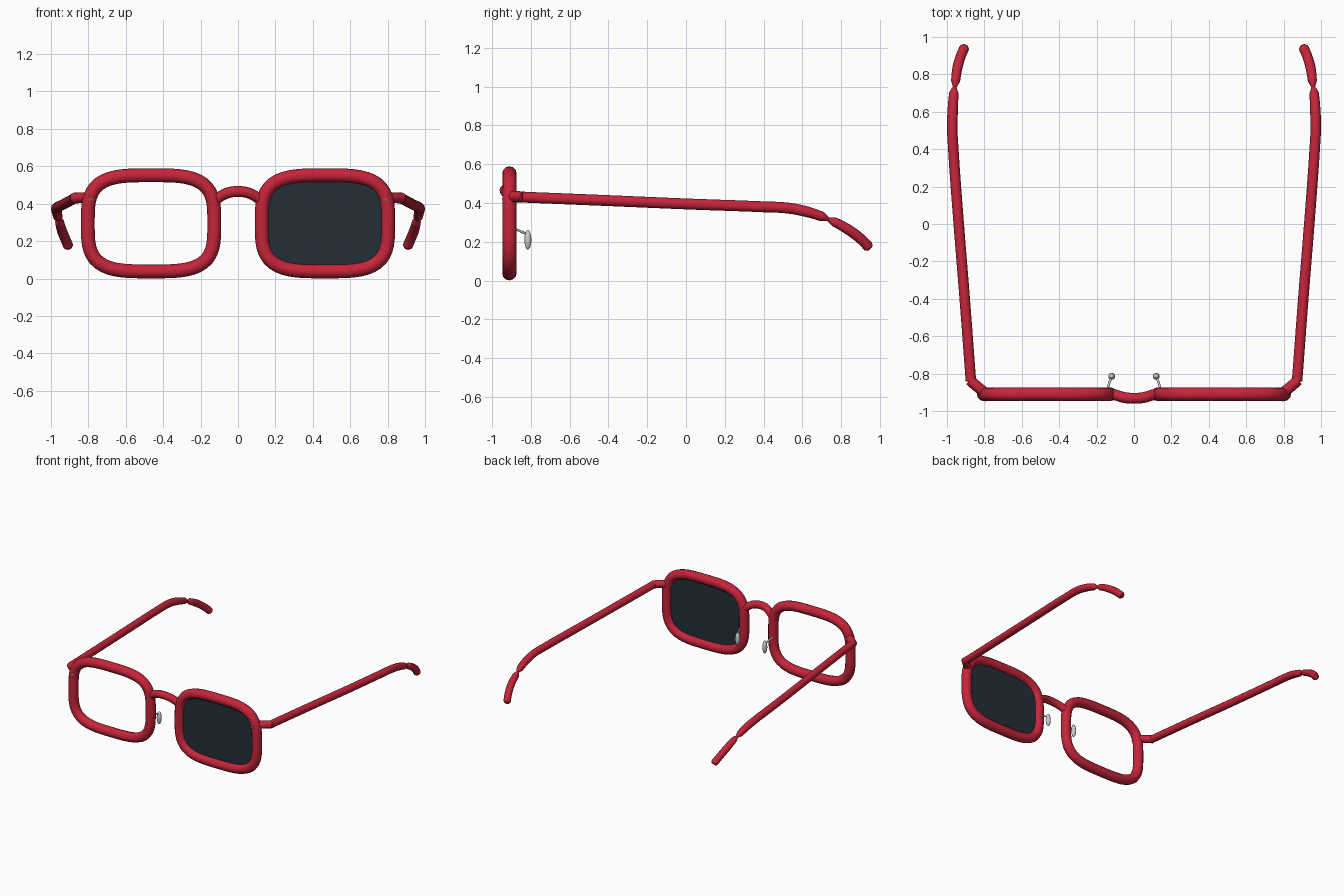
import bpy, bmesh, math
from mathutils import Vector

old = bpy.data.objects.get("Cube")
if old:
    bpy.data.objects.remove(old, do_unlink=True)


def material(name, color):
    m = bpy.data.materials.new(name)
    m.use_nodes = True
    m.diffuse_color = (*color, 1)
    m.node_tree.nodes["Principled BSDF"].inputs["Base Color"].default_value = (*color, 1)
    return m


RED = material("red_plastic", (0.56, 0.018, 0.042))
DARK = material("dark_lens", (0.018, 0.028, 0.038))
SILVER = material("silver_metal", (0.6, 0.6, 0.6))

RIM_X, RIM_Y, RIM_Z = 0.465, -0.91, 0.295
HALF_W, HALF_H, RIM_R = 0.338, 0.257, 0.037


def add_mesh(name, mesh, mat):
    obj = bpy.data.objects.new(name, mesh)
    bpy.context.collection.objects.link(obj)
    mesh.materials.clear()
    mesh.materials.append(mat)
    bpy.ops.object.select_all(action="DESELECT")
    obj.select_set(True)
    bpy.context.view_layer.objects.active = obj
    bpy.ops.object.shade_smooth_by_angle(angle=math.radians(40))
    return obj


def tube(name, points, radius, mat, radii=None, closed=False):
    """Round tube along a path, converted to a mesh."""
    curve = bpy.data.curves.new(name + "_path", "CURVE")
    curve.dimensions = "3D"
    curve.bevel_depth = radius
    curve.bevel_resolution = 4
    curve.use_fill_caps = True
    curve.resolution_u = 1 if closed else 8
    spline = curve.splines.new("BEZIER")
    spline.bezier_points.add(len(points) - 1)
    spline.use_cyclic_u = closed
    for i, (bp, co) in enumerate(zip(spline.bezier_points, points)):
        bp.co = co
        bp.handle_left_type = bp.handle_right_type = "AUTO"
        bp.radius = radii[i] if radii else 1
    helper = bpy.data.objects.new(name + "_helper", curve)
    bpy.context.collection.objects.link(helper)
    deps = bpy.context.evaluated_depsgraph_get()
    mesh = bpy.data.meshes.new_from_object(helper.evaluated_get(deps))
    bpy.data.objects.remove(helper, do_unlink=True)
    return add_mesh(name, mesh, mat)


def rim_outline(cx, count=72, n=3.5):
    """Soft rectangle in the plane of the front frame."""
    pts = []
    for i in range(count):
        a = math.tau * i / count
        c, s = math.cos(a), math.sin(a)
        r = (abs(c) ** n + abs(s) ** n) ** (-1 / n)
        pts.append(Vector((cx + HALF_W * r * c, RIM_Y, RIM_Z + HALF_H * r * s)))
    return pts


def ellipsoid(name, center, scale, mat):
    bm = bmesh.new()
    bmesh.ops.create_uvsphere(bm, u_segments=20, v_segments=12, radius=1)
    bmesh.ops.scale(bm, vec=scale, verts=bm.verts)
    bmesh.ops.translate(bm, vec=center, verts=bm.verts)
    mesh = bpy.data.meshes.new(name)
    bm.to_mesh(mesh)
    bm.free()
    return add_mesh(name, mesh, mat)


# Parts repeated on both sides
for side, s in (("left", 1), ("right", -1)):
    def mirrored(*pts):
        return [Vector((s * x, y, z)) for x, y, z in pts]

    tube(side + "_rim", rim_outline(s * RIM_X), RIM_R, RED, closed=True)

    # End piece joining the rim to the temple
    tube(side + "_end_piece",
         mirrored((0.80, -0.90, 0.432), (0.835, -0.872, 0.432), (0.878, -0.835, 0.43)),
         0.029, RED)

    # Temple arm, pinched where it meets the ear tip
    tube(side + "_temple",
         mirrored((0.872, -0.84, 0.43), (0.905, -0.4, 0.412), (0.937, 0.0, 0.395),
                  (0.966, 0.4, 0.38), (0.972, 0.52, 0.374), (0.969, 0.61, 0.358),
                  (0.963, 0.70, 0.33), (0.959, 0.735, 0.315)),
         0.028, RED, radii=(1, 1, 1, 1, 1, 1, 0.9, 0.35))
    tube(side + "_ear_tip",
         mirrored((0.958, 0.73, 0.317), (0.954, 0.765, 0.302), (0.943, 0.84, 0.26),
                  (0.925, 0.90, 0.215), (0.908, 0.94, 0.175), (0.905, 0.948, 0.167)),
         0.027, RED, radii=(0.35, 0.9, 1, 1, 1, 0.7))

    # Nose pad on its wire
    tube(side + "_pad_wire",
         mirrored((0.142, -0.885, 0.268), (0.132, -0.85, 0.253), (0.12, -0.82, 0.238)),
         0.006, SILVER)
    ellipsoid(side + "_nose_pad", (s * 0.119, -0.815, 0.21), (0.018, 0.018, 0.05), SILVER)

    # Two small pins on the face of the rim
    for label, z in (("upper", 0.446), ("lower", 0.42)):
        tube(f"{side}_{label}_pin",
             mirrored((0.768, -0.938, z), (0.797, -0.945, z)), 0.004, SILVER)

# Arched bridge
tube("bridge",
     [(-0.135, -0.905, 0.405), (-0.10, -0.914, 0.435), (-0.05, -0.928, 0.459),
      (0, -0.932, 0.465),
      (0.05, -0.928, 0.459), (0.10, -0.914, 0.435), (0.135, -0.905, 0.405)],
     0.029, RED)

# Single dark lens in the left rim
bm = bmesh.new()
face = bm.faces.new([bm.verts.new(p) for p in rim_outline(RIM_X)])
ext = bmesh.ops.extrude_face_region(bm, geom=[face])
bmesh.ops.translate(bm, vec=(0, 0.01, 0),
                    verts=[g for g in ext["geom"] if isinstance(g, bmesh.types.BMVert)])
bmesh.ops.translate(bm, vec=(0, -0.005, 0), verts=bm.verts)
bmesh.ops.recalc_face_normals(bm, faces=bm.faces)
lens_mesh = bpy.data.meshes.new("left_lens")
bm.to_mesh(lens_mesh)
bm.free()
add_mesh("left_lens", lens_mesh, DARK)
